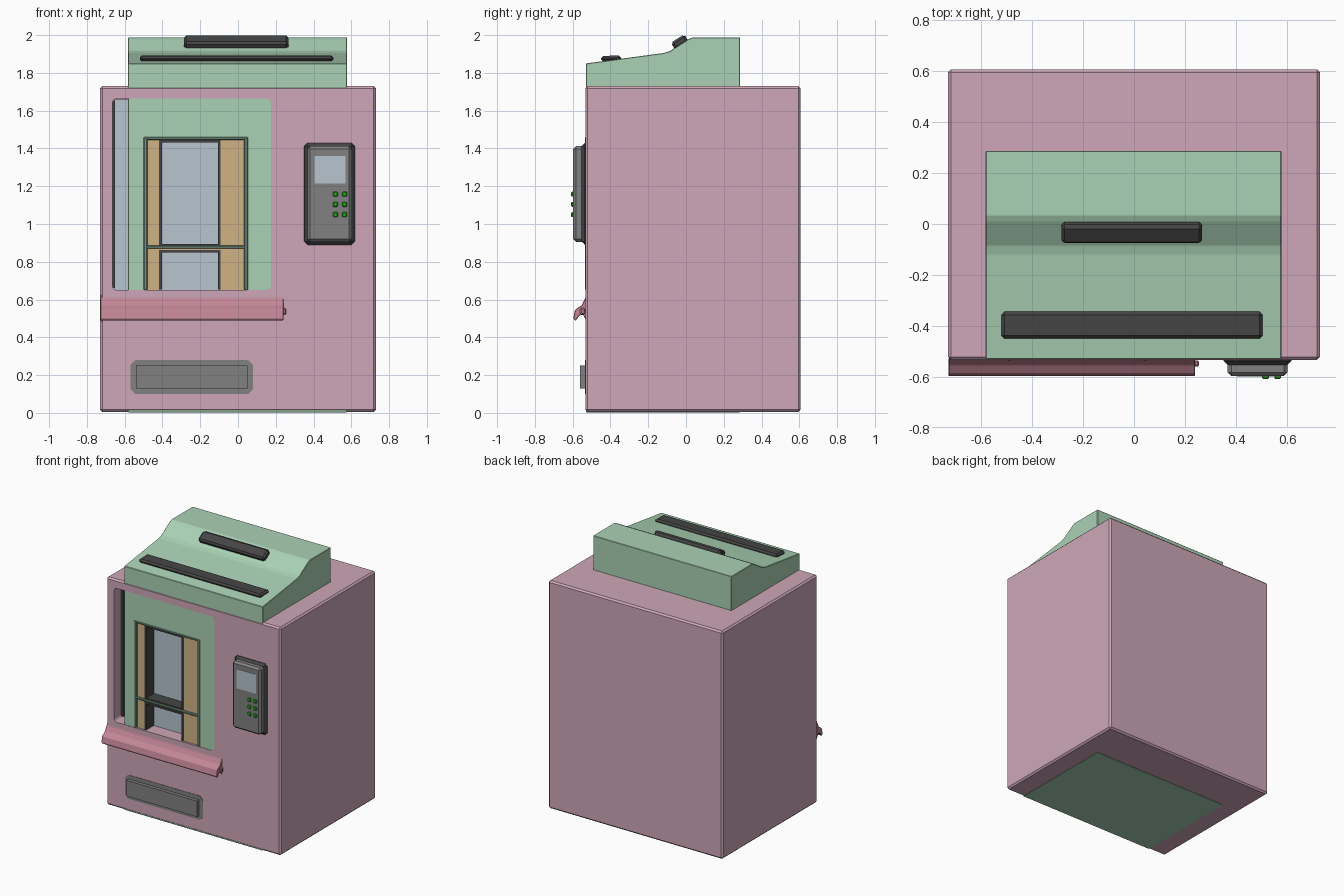
import bpy, bmesh, math
from mathutils import Matrix

if "Cube" in bpy.data.objects:
    bpy.data.objects.remove(bpy.data.objects["Cube"])


def material(name, rgb):
    m = bpy.data.materials.new(name)
    m.diffuse_color = (*rgb, 1)
    m.use_nodes = True
    m.node_tree.nodes["Principled BSDF"].inputs["Base Color"].default_value = m.diffuse_color
    return m


PINK = material("pink", (0.62, 0.39, 0.48))
ROSE = material("rose", (0.55, 0.24, 0.31))
GREEN = material("green", (0.40, 0.64, 0.46))
TEAL = material("teal", (0.20, 0.33, 0.26))
TAN = material("tan", (0.62, 0.45, 0.23))
BLACK = material("black", (0.06, 0.06, 0.06))
GREY = material("grey", (0.22, 0.22, 0.22))
GLASS = material("glass", (0.48, 0.56, 0.63))
BUTTON = material("button", (0.02, 0.42, 0.01))


def finish(name, bm, mat):
    bmesh.ops.recalc_face_normals(bm, faces=bm.faces)
    me = bpy.data.meshes.new(name)
    bm.to_mesh(me)
    bm.free()
    ob = bpy.data.objects.new(name, me)
    bpy.context.collection.objects.link(ob)
    if mat:
        me.materials.append(mat)
    return ob


def box(name, x, y, z, mat, bevel=0, axis=None, segs=1):
    """Box from (min, max) ranges; axis limits the bevel to edges along it."""
    bm = bmesh.new()
    bmesh.ops.create_cube(bm, size=1)
    for v in bm.verts:
        v.co = [r[0] + (c + 0.5) * (r[1] - r[0]) for c, r in zip(v.co, (x, y, z))]
    if bevel:
        edges = [e for e in bm.edges if axis is None or
                 abs((e.verts[0].co - e.verts[1].co).normalized()[axis]) > 0.9]
        bmesh.ops.bevel(bm, geom=edges, offset=bevel, segments=segs,
                        profile=0.5, affect='EDGES')
    return finish(name, bm, mat)


def extrude_x(name, profile, x0, x1, mat, bevel=0):
    """Extrude a y-z profile along x."""
    bm = bmesh.new()
    f = bm.faces.new([bm.verts.new((x0, y, z)) for y, z in profile])
    r = bmesh.ops.extrude_face_region(bm, geom=[f])
    for v in r["geom"]:
        if isinstance(v, bmesh.types.BMVert):
            v.co.x = x1
    if bevel:
        bmesh.ops.bevel(bm, geom=bm.edges[:], offset=bevel, segments=1, affect='EDGES')
    return finish(name, bm, mat)


def cut(target, cutter):
    mod = target.modifiers.new("cut", 'BOOLEAN')
    mod.operation, mod.object, mod.solver = 'DIFFERENCE', cutter, 'EXACT'
    bpy.context.view_layer.objects.active = target
    bpy.ops.object.modifier_apply(modifier=mod.name)
    bpy.data.objects.remove(cutter)


# Outer cabinet with a shallow display recess
cabinet = box("cabinet", (-0.73, 0.73), (-0.533, 0.607), (0.005, 1.73), PINK, 0.012)
cut(cabinet, box("recess_cutter", (-0.665, 0.175), (-0.7, -0.42), (0.65, 1.665),
                 None, 0.025, 1, 3))

# Inner housing with the sloped top and a window opening
housing = extrude_x("inner_housing", [(-0.53, 0.003), (-0.53, 1.85), (-0.12, 1.905),
                    (-0.085, 1.916), (0.01, 1.977), (0.035, 1.988),
                    (0.287, 1.988), (0.287, 0.003)], -0.582, 0.578, GREEN, 0.003)
cut(housing, box("window_cutter", (-0.485, 0.04), (-0.7, -0.42), (0.62, 1.45), None))

# Display glass behind everything and its dark edge strip
box("display_glass", (-0.664, 0.17), (-0.43, -0.421), (0.651, 1.66), GLASS)
box("glass_edge_strip", (-0.664, -0.65), (-0.45, -0.43), (0.66, 1.655), BLACK)

# Tan window surround
for name, x, z in (("left", (-0.484, -0.415), (0.65, 1.445)),
                   ("right", (-0.095, 0.039), (0.65, 1.445)),
                   ("middle", (-0.415, -0.095), (0.862, 0.888))):
    box("window_panel_" + name, x, (-0.518, -0.43), z, TAN)

# Dark frames around the two panes
for pane, z0, z1 in (("upper", 0.888, 1.445), ("lower", 0.652, 0.862)):
    for side, x in (("left", (-0.418, -0.403)), ("right", (-0.107, -0.092))):
        box(f"{pane}_frame_{side}", x, (-0.524, -0.43), (z0, z1), BLACK)
    box(f"{pane}_frame_top", (-0.418, -0.092), (-0.524, -0.43), (z1 - 0.013, z1), BLACK)
box("upper_frame_sill", (-0.418, -0.092), (-0.524, -0.43), (0.886, 0.895), BLACK)

# Thin trim around the window
for i, x in enumerate((-0.49, 0.042)):
    box(f"trim_upright_{i}", (x - 0.01, x + 0.01), (-0.535, -0.515), (0.65, 1.46), TEAL, 0.004)
for i, z in enumerate((0.878, 1.453)):
    box(f"trim_rail_{i}", (-0.5, 0.052), (-0.534, -0.515), (z - 0.007, z + 0.007), TEAL, 0.003)

# Front ledge
extrude_x("front_ledge", [(-0.525, 0.63), (-0.537, 0.60), (-0.553, 0.57), (-0.588, 0.545),
          (-0.597, 0.50), (-0.585, 0.487), (-0.565, 0.515), (-0.545, 0.52),
          (-0.525, 0.48)], -0.728, 0.24, ROSE, 0.003)
box("ledge_end_pin", (0.235, 0.255), (-0.56, -0.535), (0.52, 0.555), ROSE, 0.006)

# Delivery slot
box("slot_plate", (-0.57, 0.08), (-0.536, -0.51), (0.10, 0.28), GREY, 0.025, 1)
box("slot_flap", (-0.54, 0.05), (-0.562, -0.51), (0.13, 0.25), GREY)

# Control panel with screen and buttons
box("panel_base", (0.35, 0.62), (-0.553, -0.52), (0.89, 1.43), BLACK, 0.018)
box("panel_body", (0.367, 0.603), (-0.597, -0.53), (0.905, 1.412), GREY, 0.015)
box("panel_screen", (0.405, 0.57), (-0.599, -0.59), (1.215, 1.36), GLASS)
for r in range(3):
    for c in range(2):
        x, z = 0.516 + 0.048 * c, 1.05 + 0.054 * r
        box(f"button_{r}_{c}", (x - 0.013, x + 0.013), (-0.608, -0.59),
            (z - 0.013, z + 0.013), BUTTON, 0.004)

# Dark bars on the sloped top
for name, x, y, z, width, thick, angle in (
        ("long_top_bar", (-0.52, 0.505), -0.397, 1.876, 0.106, 0.03, 2),
        ("short_top_bar", (-0.285, 0.267), -0.033, 1.963, 0.084, 0.044, 32)):
    bar = box(name, x, (-width / 2, width / 2), (-thick / 2, thick / 2), BLACK, 0.012)
    bar.data.transform(Matrix.Translation((0, y, z)) @
                       Matrix.Rotation(math.radians(angle), 4, 'X'))
